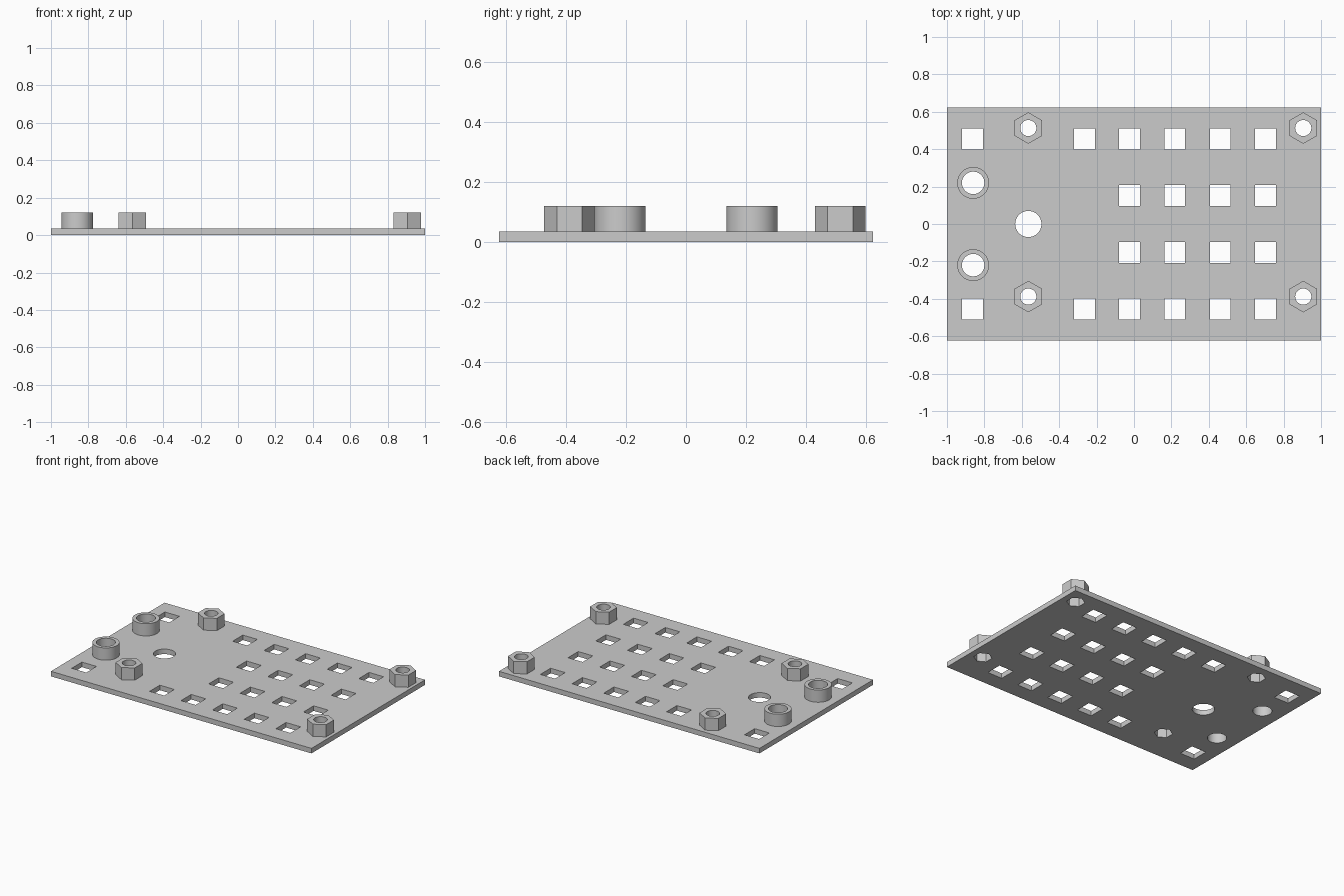
import bpy, bmesh
from math import pi, cos, sin

cube = bpy.data.objects.get("Cube")
if cube:
    bpy.data.objects.remove(cube)

SEG = 48
BASE, TOP, CAP = 0.035, 0.12, 0.08   # plate top, boss top, nut pocket roof
HALF_X, HALF_Y = 1.0, 0.623

grey = bpy.data.materials.new("light_grey")
grey.use_nodes = True
colour = (0.6, 0.6, 0.6, 1)
grey.diffuse_color = colour
grey.node_tree.nodes["Principled BSDF"].inputs["Base Color"].default_value = colour


def ring_point(i, radius, sides):
    """Point i of a ring, on a circle or on a hexagon with a corner along y."""
    a = 2 * pi * i / SEG + pi / 2
    r = radius
    if sides:
        step = 2 * pi / sides
        r *= cos(step / 2) / cos((a - pi / 2) % step - step / 2)
    return r * cos(a), r * sin(a)


def loft(bm, centre, rings, closed=False):
    """Skin a stack of (radius, sides, z) rings."""
    loops = [[bm.verts.new((centre[0] + x, centre[1] + y, z))
              for x, y in (ring_point(i, r, s) for i in range(SEG))]
             for r, s, z in rings]
    for a, b in zip(loops, loops[1:]):
        for i in range(SEG):
            j = (i + 1) % SEG
            bm.faces.new((a[i], a[j], b[j], b[i]))
    if closed:
        bm.faces.new(loops[0][::-1])
        bm.faces.new(loops[-1])


def box(bm, x, y, z0, z1, hx, hy):
    verts = bmesh.ops.create_cube(bm, size=2)["verts"]
    for v in verts:
        v.co = (x + v.co.x * hx, y + v.co.y * hy, z1 if v.co.z > 0 else z0)


def finish(name, bm):
    mesh = bpy.data.meshes.new(name)
    bm.to_mesh(mesh)
    bm.free()
    mesh.materials.append(grey)
    obj = bpy.data.objects.new(name, mesh)
    bpy.context.collection.objects.link(obj)
    return obj


def select(obj):
    bpy.ops.object.select_all(action='DESELECT')
    obj.select_set(True)
    bpy.context.view_layer.objects.active = obj


standoffs = [(x, y) for x in (-0.565, 0.905) for y in (0.513, -0.388)]
pegs = [(-0.86, 0.22), (-0.86, -0.22)]

# Holes through the plate: square grid, nut pockets, peg bores, cable hole
bm = bmesh.new()
for x in (-0.863, -0.265, -0.024, 0.218, 0.461, 0.704):
    rows = (0.455, 0.152) if x > -0.1 else (0.455,)
    for y in rows:
        for side in (1, -1):
            box(bm, x, side * y, -0.1, 0.1, 0.056, 0.056)
for c in standoffs:
    loft(bm, c, [(0.058, 6, -0.1), (0.058, 6, 0.1)], True)
for c in pegs:
    loft(bm, c, [(0.06, 0, -0.1), (0.06, 0, 0.1)], True)
loft(bm, (-0.565, 0), [(0.07, 0, -0.1), (0.07, 0, 0.1)], True)
cutter = finish("hole_cutter", bm)
cutter.hide_render = True

# Base plate
bm = bmesh.new()
box(bm, 0, 0, 0, BASE, HALF_X, HALF_Y)
plate = finish("base_plate", bm)
cut = plate.modifiers.new("holes", 'BOOLEAN')
cut.operation = 'DIFFERENCE'
cut.solver = 'EXACT'
cut.object = cutter
select(plate)
bpy.ops.object.modifier_apply(modifier=cut.name)
bpy.data.objects.remove(cutter)
bpy.ops.object.shade_smooth_by_angle()

# Hexagonal standoffs: nut pocket below, round screw hole above
hex_rings = [(0.084, 6, BASE), (0.084, 6, TOP), (0.043, 0, TOP),
             (0.043, 0, CAP), (0.058, 6, CAP), (0.058, 6, BASE)]
# Round hollow pegs
peg_rings = [(0.085, 0, BASE), (0.085, 0, TOP), (0.06, 0, TOP), (0.06, 0, BASE)]

for name, centres, rings in (("standoff", standoffs, hex_rings), ("peg", pegs, peg_rings)):
    for n, c in enumerate(centres, 1):
        bm = bmesh.new()
        loft(bm, c, rings)
        select(finish(f"{name}_{n}", bm))
        bpy.ops.object.shade_smooth_by_angle()
